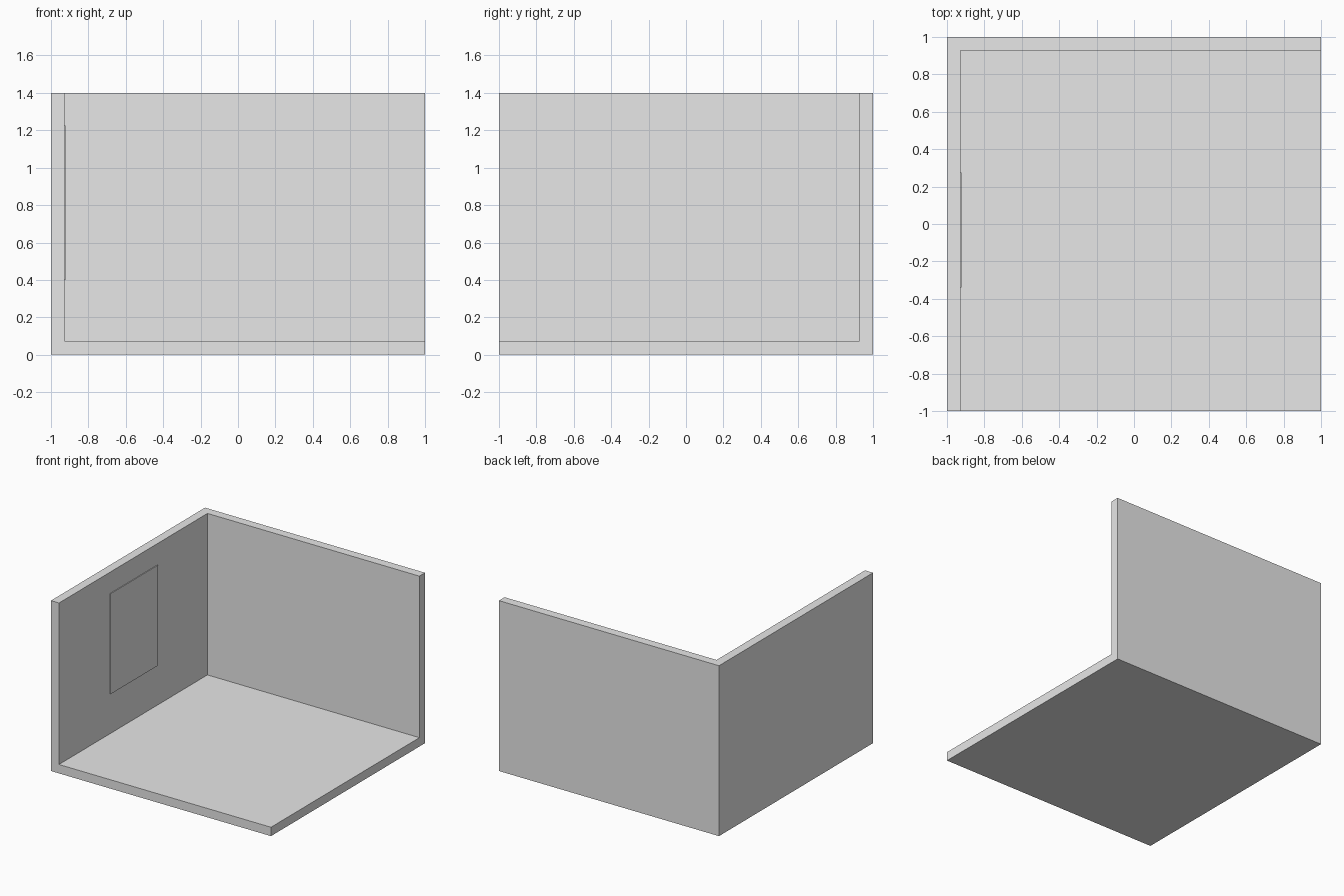
import bpy

# Remove the default cube
cube = bpy.data.objects.get("Cube")
if cube:
    bpy.data.objects.remove(cube, do_unlink=True)

# Single plain material
plaster = bpy.data.materials.new("light_grey")
plaster.use_nodes = True
colour = (0.8, 0.8, 0.8, 1)
plaster.diffuse_color = colour
plaster.node_tree.nodes["Principled BSDF"].inputs["Base Color"].default_value = colour


def box(name, low, high):
    """Add a box spanning two opposite corners."""
    centre = [(a + b) / 2 for a, b in zip(low, high)]
    bpy.ops.mesh.primitive_cube_add(size=1, location=centre)
    obj = bpy.context.object
    obj.name = name
    obj.scale = [b - a for a, b in zip(low, high)]
    bpy.ops.object.transform_apply(location=False, rotation=False, scale=True)
    obj.data.materials.append(plaster)
    return obj


THICK = 0.073
HEIGHT = 1.4
inner = -1 + THICK

# Room shell: floor, back wall and right wall, butted without overlap
box("floor", (inner, -1, 0), (1, 1 - THICK, THICK))
box("back_wall", (inner, 1 - THICK, 0), (1, 1, HEIGHT))
box("right_wall", (-1, -1, 0), (inner, 1, HEIGHT))

# Thin panel mounted on the inner face of the right wall
box("wall_panel", (inner, -0.34, 0.4), (inner + 0.006, 0.275, 1.225))
